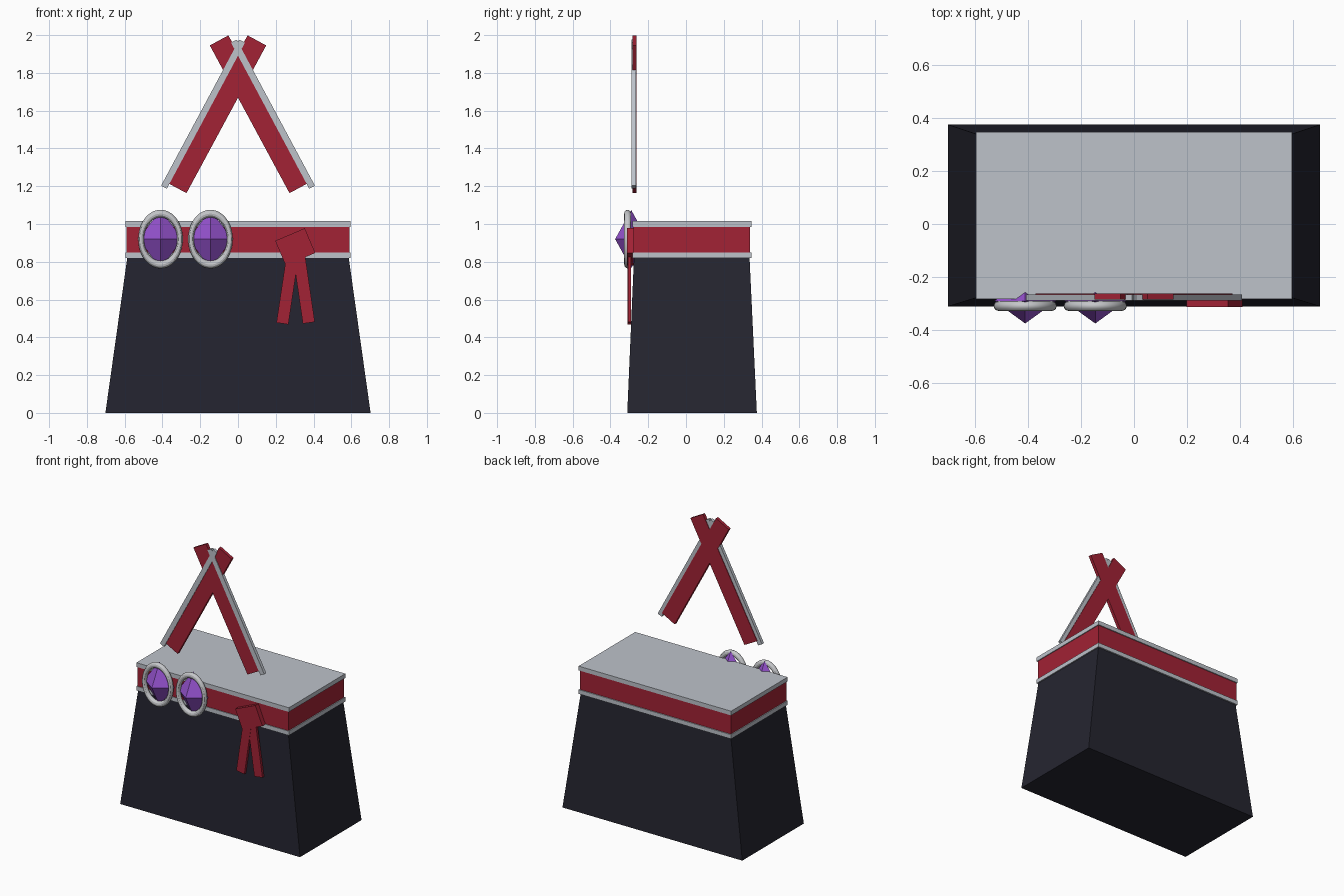
import bpy, bmesh, math
from mathutils import Matrix, Vector

cube = bpy.data.objects.get("Cube")
if cube:
    bpy.data.objects.remove(cube, do_unlink=True)


def material(name, rgb):
    m = bpy.data.materials.new(name)
    m.use_nodes = True
    m.diffuse_color = (*rgb, 1)
    m.node_tree.nodes["Principled BSDF"].inputs["Base Color"].default_value = (*rgb, 1)
    return m


RED = material("crimson cloth", (0.36, 0.016, 0.035))
GREY = material("pale grey trim", (0.51, 0.54, 0.59))
SILVER = material("silver metal", (0.56, 0.57, 0.59))
DARK = material("midnight cloth", (0.018, 0.018, 0.029))
PURPLE = material("violet gem", (0.30, 0.085, 0.62))


def add_object(name, bm, mat):
    bmesh.ops.recalc_face_normals(bm, faces=bm.faces)
    mesh = bpy.data.meshes.new(name)
    bm.to_mesh(mesh)
    bm.free()
    mesh.materials.append(mat)
    obj = bpy.data.objects.new(name, mesh)
    bpy.context.collection.objects.link(obj)
    return obj


def box(name, mat, centre, size, tilt=0):
    """Box turned about the y axis by tilt radians."""
    bm = bmesh.new()
    m = (Matrix.Translation(centre) @ Matrix.Rotation(tilt, 4, 'Y')
         @ Matrix.Diagonal((*size, 1)))
    bmesh.ops.create_cube(bm, size=1, matrix=m)
    return add_object(name, bm, mat)


def strip(name, mat, start, end, width, y, depth):
    """Flat bar running between two (x, z) points."""
    a, b = Vector(start), Vector(end)
    d, mid = b - a, (a + b) / 2
    return box(name, mat, (mid.x, y, mid.y), (width, depth, d.length),
               math.atan2(d.x, d.y))


# Tapered skirt
bm = bmesh.new()
bmesh.ops.create_cube(bm, size=1)
for v in bm.verts:
    top = v.co.z > 0
    v.co.x = math.copysign(0.585 if top else 0.702, v.co.x)
    if v.co.y < 0:
        v.co.y = -0.275 if top else -0.311
    else:
        v.co.y = 0.336 if top else 0.375
    v.co.z = 0.83 if top else 0
add_object("skirt", bm, DARK)

# Waistband with a trim above and below
box("waistband", RED, (0, 0.031, 0.918), (1.178, 0.618, 0.15))
for name, z in (("lower_trim", 0.834), ("upper_trim", 1.0)):
    box(name, GREY, (0, 0.032, z), (1.19, 0.63, 0.03))

# Crossed collar straps with outer edging
for side, s in (("right", 1), ("left", -1)):
    strip(side + "_collar", RED, (-0.322 * s, 1.19), (0.1 * s, 1.972),
          0.112, -0.273, 0.022)
    strip(side + "_collar_edging", GREY, (-0.392 * s, 1.195), (0.022 * s, 1.968),
          0.034, -0.277, 0.022)

# Oval brooches: a ring around a faceted stone
for side, x in (("outer", -0.41), ("inner", -0.146)):
    bpy.ops.mesh.primitive_torus_add(
        major_segments=48, minor_segments=12, major_radius=1, minor_radius=0.15,
        location=(x, -0.309, 0.92), rotation=(math.pi / 2, 0, 0))
    ring = bpy.context.object
    ring.name = side + "_brooch_ring"
    ring.scale = (0.103, 0.135, 0.12)
    ring.data.materials.append(SILVER)
    bpy.ops.object.shade_smooth_by_angle()

    bm = bmesh.new()
    ends = [bm.verts.new((x + dx, -0.29, 0.92 + dz))
            for dx, dz in ((0.117, 0), (0, 0.154), (-0.117, 0), (0, -0.154))]
    for dy in (-0.085, 0.085):
        tip = bm.verts.new((x, -0.29 + dy, 0.92))
        for i in range(4):
            bm.faces.new((ends[i], ends[(i + 1) % 4], tip))
    add_object(side + "_brooch_gem", bm, PURPLE)

# Ribbon: tilted knot and two hanging tails
box("ribbon_knot", RED, (0.303, -0.295, 0.879), (0.17, 0.034, 0.142), math.radians(-23))
strip("ribbon_tail_right", RED, (0.29, 0.84), (0.235, 0.473), 0.064, -0.301, 0.018)
strip("ribbon_tail_left", RED, (0.322, 0.84), (0.375, 0.477), 0.064, -0.299, 0.018)
